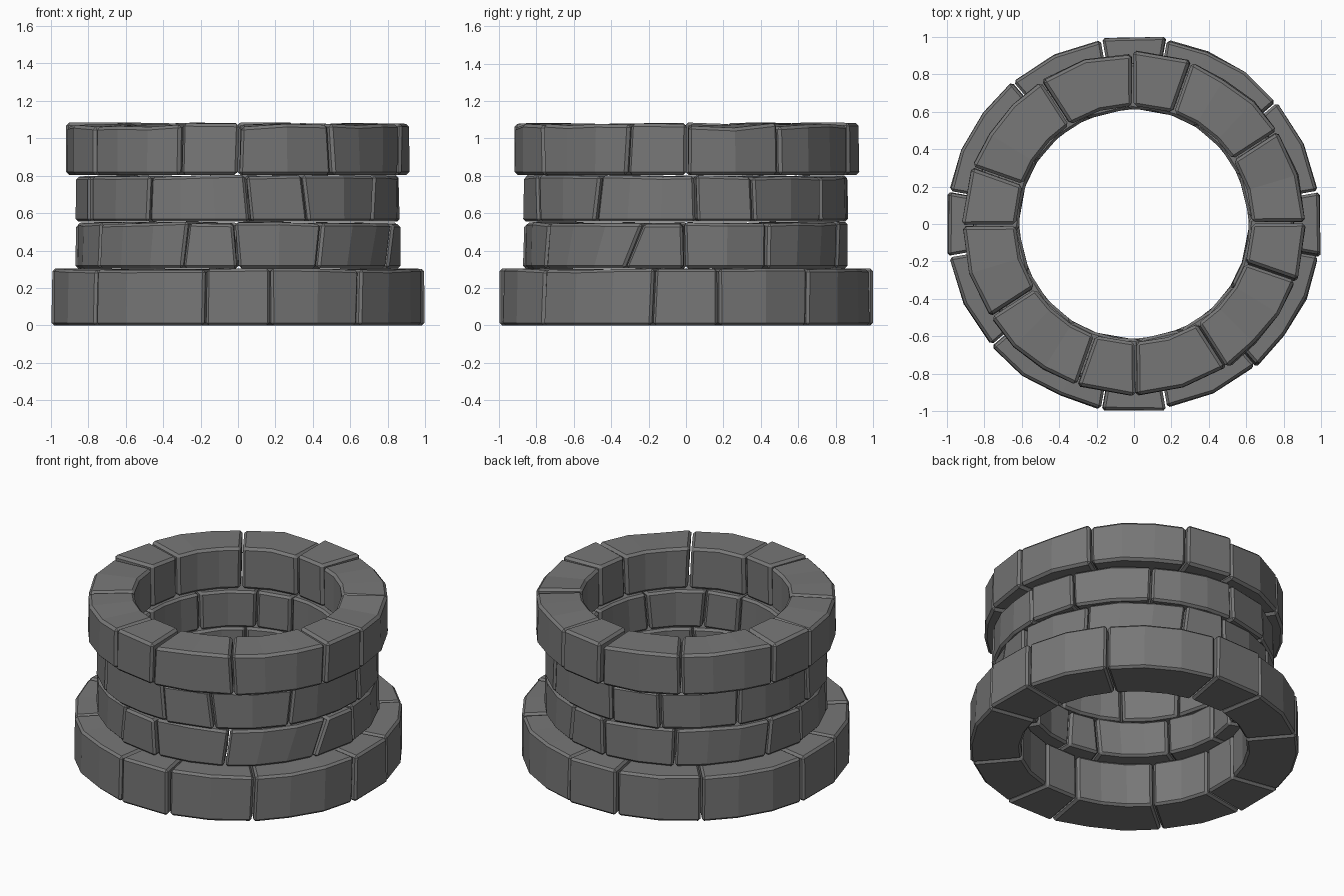
import bpy, bmesh, random
from math import sin, cos, radians, degrees

if "Cube" in bpy.data.objects:
    bpy.data.objects.remove(bpy.data.objects["Cube"])

random.seed(7)

# dark stone colour
stone = bpy.data.materials.new("dark_stone")
stone.diffuse_color = (0.185, 0.185, 0.185, 1)
stone.use_nodes = True
stone.node_tree.nodes["Principled BSDF"].inputs["Base Color"].default_value = stone.diffuse_color


def add_stone(bm, a0, a1, r_in, r_out, z0, z1, wobble, bevel):
    """One curved block; a0/a1 are (bottom, top) joint angles in degrees."""
    n = max(1, round((a1[0] + a1[1] - a0[0] - a0[1]) / 2 / 14.5))
    if n == 1:
        r_out *= 1.01
    gap = 0.005
    rings = []
    for i in range(n + 1):
        t = i / n
        side = gap if i == 0 else -gap if i == n else 0
        drop = random.uniform(0, wobble)
        bulge = random.uniform(-0.006, 0.006)
        ring = []
        # corners: inner bottom, outer bottom, outer top, inner top
        for r, z, k in ((r_in, z0, 0), (r_out + bulge, z0, 0),
                        (r_out + bulge - random.uniform(0, 0.008), z1 - drop, 1),
                        (r_in, z1 - drop * 0.5, 1)):
            a = radians(a0[k] + (a1[k] - a0[k]) * t)
            # parallel-sided gap between neighbours
            x = r * cos(a) - side * sin(a)
            y = r * sin(a) + side * cos(a)
            x, y = max(-1, min(1, x)), max(-1, min(1, y))
            ring.append(bm.verts.new((x, y, z)))
        rings.append(ring)
    faces = [bm.faces.new(rings[0]), bm.faces.new(rings[-1][::-1])]
    for p, q in zip(rings, rings[1:]):
        for j in range(4):
            k = (j + 1) % 4
            faces.append(bm.faces.new((p[k], p[j], q[j], q[k])))
    bmesh.ops.recalc_face_normals(bm, faces=faces)
    edges = {e for f in faces for e in f.edges}
    sharp = [e for e in edges if degrees(e.calc_face_angle(0)) > 45]
    bmesh.ops.bevel(bm, geom=sharp, offset=bevel, segments=1,
                    profile=0.5, affect='EDGES')


def course(name, joints, r_in, r_out, z0, z1, wobble, bevel=0.014):
    """Ring of blocks whose joint pattern repeats every quarter turn.
    Each joint is (angle, tilt); the right-hand quarter leans the most."""
    bm = bmesh.new()
    cuts = []
    for q in range(4):
        for ang, tilt in joints:
            a = ang + 90 * q
            s = tilt * (1 if q == 3 else 0.3)
            cuts.append((a - s, a + s))
    for i, c in enumerate(cuts):
        nxt = cuts[(i + 1) % len(cuts)]
        if i == len(cuts) - 1:
            nxt = (nxt[0] + 360, nxt[1] + 360)
        add_stone(bm, c, nxt, r_in, r_out, z0, z1, wobble, bevel)
    mesh = bpy.data.meshes.new(name)
    bm.to_mesh(mesh)
    bm.free()
    mesh.materials.append(stone)
    obj = bpy.data.objects.new(name, mesh)
    bpy.context.collection.objects.link(obj)


# wide footing
course("base_course", [(10, 0), (40.5, 0.4), (80, 0.4)], 0.69, 1.003, 0.0, 0.305, 0.012)
# two narrower wall courses
course("lower_wall_course", [(-0.7, -0.7), (30.5, 1.0), (71, 3.4)], 0.615, 0.86, 0.305, 0.555, 0.015)
course("upper_wall_course", [(3.5, -0.8), (24.5, -1.0), (57, 1.0)], 0.615, 0.865, 0.555, 0.805, 0.015)
# overhanging rim
course("rim_course", [(0.5, 0.3), (33, -0.5), (70.5, 0.5)], 0.632, 0.915, 0.805, 1.085, 0.03, 0.016)
